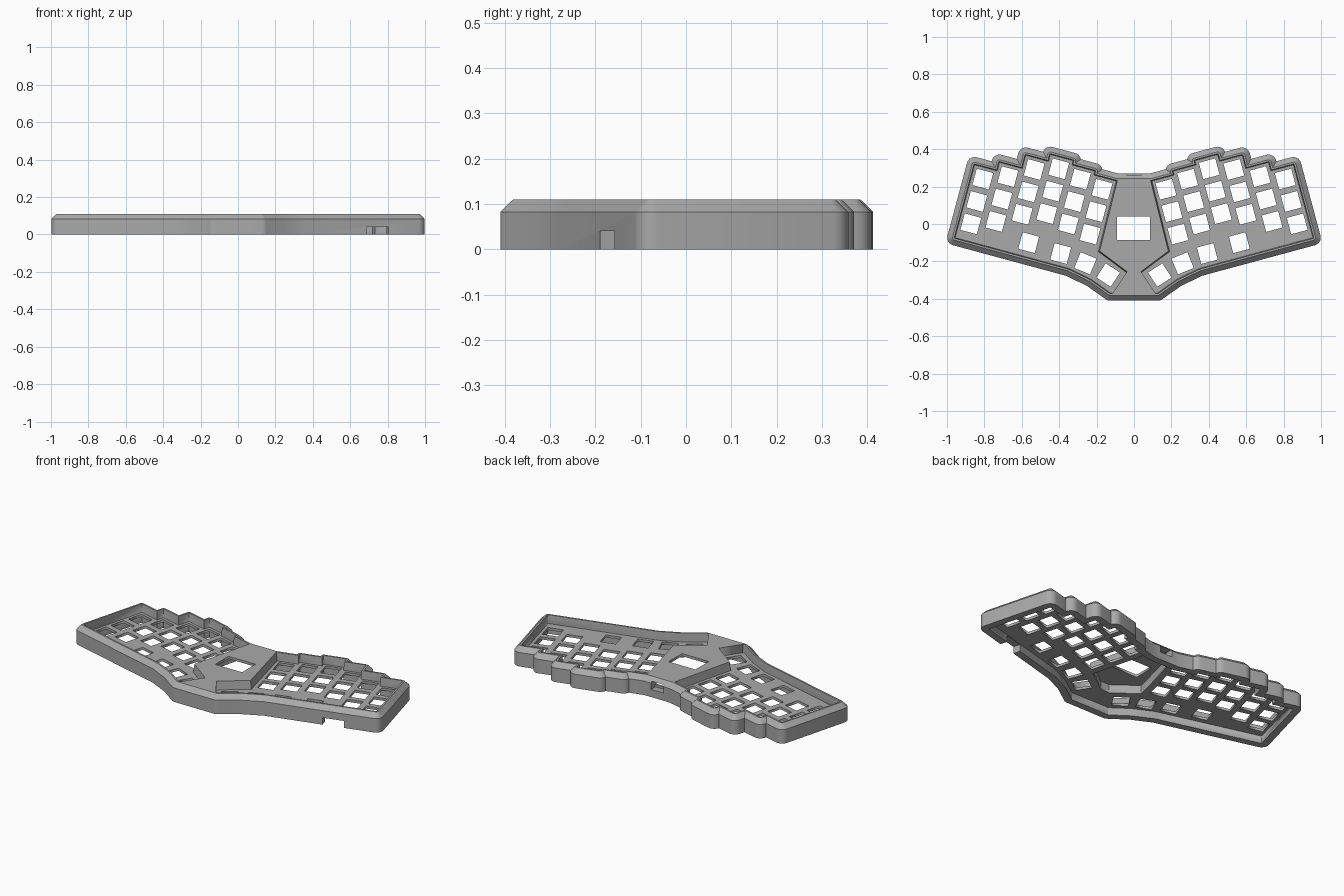
import bpy, bmesh
from math import sin, cos, asin, atan2, radians, pi
from mathutils import Vector, Matrix

cube = bpy.data.objects.get("Cube")
if cube:
    bpy.data.objects.remove(cube, do_unlink=True)

grey = bpy.data.materials.new("case grey")
grey.use_nodes = True
grey.diffuse_color = (0.4, 0.4, 0.4, 1)
grey.node_tree.nodes["Principled BSDF"].inputs["Base Color"].default_value = (0.4, 0.4, 0.4, 1)

TILT = radians(15)
U = Vector((cos(TILT), -sin(TILT)))   # along a key row, left hand of the sheet
V = Vector((sin(TILT), cos(TILT)))    # along a key column
PITCH, KEY, RIM = 0.124, 0.091, 0.042
WALL_TOP, SHOULDER, PLATE_TOP, PLATE_LOW = 0.11, 0.083, 0.06, 0.045


def tilted(u, v):
    return U * u + V * v


def mirror(points):
    """Close a half outline running back to front into a full one."""
    return points + [Vector((-p.x, p.y)) for p in reversed(points)]


def offset(poly, d, steps=6):
    """Move an outline outwards, rounding convex corners when steps > 1."""
    n, out = len(poly), []
    edges = [poly[(i + 1) % n] - poly[i] for i in range(n)]
    normals = [Vector((e.y, -e.x)).normalized() for e in edges]
    convex = [edges[i - 1].cross(edges[i]) > 0 for i in range(n)]

    def clip(length):
        return asin((d - length) / d) if length < d else 0

    for i, p in enumerate(poly):
        j = (i + 1) % n
        a, b = normals[i - 1], normals[i]
        before, after = edges[i - 1].length, edges[i].length
        miter = p + (a + b) * (d / (1 + a.dot(b)))
        if steps == 1 or d <= 0:
            out += [miter] * (steps if convex[i] else 1)
        elif convex[i]:
            start = atan2(a.y, a.x)
            end = start + (atan2(b.y, b.x) - start) % (2 * pi)
            if not convex[i - 1]:
                start += clip(before)
            if not convex[j]:
                end -= clip(after)
            for k in range(steps):
                t = start + (end - start) * k / (steps - 1)
                out.append(p + Vector((cos(t), sin(t))) * d)
        elif convex[j] and after < d:      # notch cut short by the next arc
            t = atan2(b.y, b.x) + clip(after)
            out.append(poly[j] + Vector((cos(t), sin(t))) * d)
        elif convex[i - 1] and before < d:
            t = atan2(a.y, a.x) - clip(before)
            out.append(poly[i - 1] + Vector((cos(t), sin(t))) * d)
        else:
            out.append(miter)
    return out


def add_object(name, mesh):
    obj = bpy.data.objects.new(name, mesh)
    bpy.context.collection.objects.link(obj)
    mesh.materials.clear()
    mesh.materials.append(grey)
    return obj


def ring_wall(name, poly, profile, steps):
    """Sweep a closed (offset, height) profile around an outline."""
    bm = bmesh.new()
    rings = [[bm.verts.new((p.x, p.y, z)) for p in offset(poly, d, steps)] for d, z in profile]
    for r, low in enumerate(rings):
        high = rings[(r + 1) % len(rings)]
        for i in range(len(low)):
            j = (i + 1) % len(low)
            bm.faces.new((low[i], low[j], high[j], high[i]))
    bmesh.ops.remove_doubles(bm, verts=bm.verts, dist=0.0004)
    bmesh.ops.recalc_face_normals(bm, faces=bm.faces)
    mesh = bpy.data.meshes.new(name)
    bm.to_mesh(mesh)
    bm.free()
    return add_object(name, mesh)


def slab(name, loops, low, high):
    """Flat plate from an outline followed by its holes."""
    curve = bpy.data.curves.new(name, 'CURVE')
    curve.dimensions, curve.fill_mode = '2D', 'BOTH'
    curve.extrude = (high - low) / 2
    for loop in loops:
        spline = curve.splines.new('POLY')
        spline.points.add(len(loop) - 1)
        for point, p in zip(spline.points, loop):
            point.co = (p.x, p.y, 0, 1)
        spline.use_cyclic_u = True
    temp = bpy.data.objects.new(name + " path", curve)
    bpy.context.collection.objects.link(temp)
    bpy.context.view_layer.update()
    mesh = bpy.data.meshes.new_from_object(temp.evaluated_get(bpy.context.evaluated_depsgraph_get()))
    bpy.data.objects.remove(temp, do_unlink=True)
    mesh.transform(Matrix.Translation((0, 0, (low + high) / 2)))
    return add_object(name, mesh)


def cut_box(target, centre, size, turn=0):
    bpy.ops.mesh.primitive_cube_add(size=1, location=centre, rotation=(0, 0, turn))
    cutter = bpy.context.object
    cutter.scale = size
    cutter.hide_render = True
    mod = target.modifiers.new("port", 'BOOLEAN')
    mod.operation, mod.solver, mod.object = 'DIFFERENCE', 'EXACT', cutter
    bpy.context.view_layer.objects.active = target
    bpy.ops.object.modifier_apply(modifier=mod.name)
    bpy.data.objects.remove(cutter, do_unlink=True)


def square(centre, turn):
    c, s = cos(turn) * KEY / 2, sin(turn) * KEY / 2
    return [centre + Vector(q) for q in ((c - s, s + c), (-c - s, -s + c), (-c + s, -s - c), (c + s, s - c))]


# Staggered key columns, outermost first: (row position, top key position)
tops = [0.023, 0.07, 0.143, 0.181, 0.157, 0.135]
columns = [(-0.843 + 0.126 * i, v) for i, v in enumerate(tops)]
half_cell = PITCH / 2

# Cavity outline, back centre to front centre
half = [tilted(-0.146, tops[-1] + half_cell)]
for i in range(len(columns) - 1, 0, -1):
    border = (columns[i][0] + columns[i - 1][0]) / 2
    half += [tilted(border, tops[i] + half_cell), tilted(border, tops[i - 1] + half_cell)]
left = columns[0][0] - half_cell
half += [tilted(left, tops[0] + half_cell), tilted(left, -0.318)]
half += [Vector(p) for p in ((-0.35, -0.237), (-0.23, -0.295), (-0.127, -0.368))]
cavity = mirror(half)

# Outer case wall with sloped shoulder
case_wall = ring_wall("case_wall", cavity, [
    (RIM, 0), (RIM, SHOULDER), (0.014, WALL_TOP), (0.004, WALL_TOP), (0, PLATE_TOP), (0, 0)], 6)

# Key holes: finger columns, then thumb row
keys = [(tilted(u, v - PITCH * row), TILT) for u, v in columns for row in range(3)]
for x, y, turn in ((-0.563, -0.10, 15), (-0.392, -0.158, 15), (-0.26, -0.21, 22), (-0.138, -0.273, 33)):
    keys.append((Vector((x, y)), radians(turn)))
holes = []
for centre, turn in keys:
    holes += [square(centre, -turn), square(Vector((-centre.x, centre.y)), turn)]

# Raised centre panel, hollow underneath
panel = mirror([Vector(p) for p in ((-0.088, 0.236), (-0.184, -0.145), (-0.034, -0.257))])
inside = offset(panel, -0.015, 1)
slab("key_plate", [offset(cavity, 0.003)] + [inside] + holes, PLATE_LOW, PLATE_TOP)
panel_wall = ring_wall("panel_wall", panel, [
    (0.006, PLATE_LOW), (0.006, PLATE_TOP), (0, WALL_TOP), (-0.015, WALL_TOP), (-0.015, PLATE_LOW)], 1)
window = [Vector(p) for p in ((-0.09, -0.085), (0.086, -0.085), (0.086, 0.04), (-0.09, 0.04))]
slab("panel_top", [offset(panel, -0.01, 1), window], 0.095, WALL_TOP)

# Bridge from the panel to the front rim
slab("front_bridge", [mirror([Vector((-0.034, -0.25)), Vector((-0.117, -0.374))])], PLATE_LOW, WALL_TOP)

# Cable port at the back and side socket in the front wall
for part in (case_wall, panel_wall):
    cut_box(part, (0, 0.25, 0.068), (0.08, 0.12, 0.045))
cut_box(case_wall, (0.742, -0.16, 0.01), (0.122, 0.12, 0.062), TILT)

# Smooth the rounded corners, keep edges crisp
bpy.ops.object.select_all(action='DESELECT')
case_wall.select_set(True)
bpy.context.view_layer.objects.active = case_wall
bpy.ops.object.shade_smooth_by_angle(angle=radians(30))
